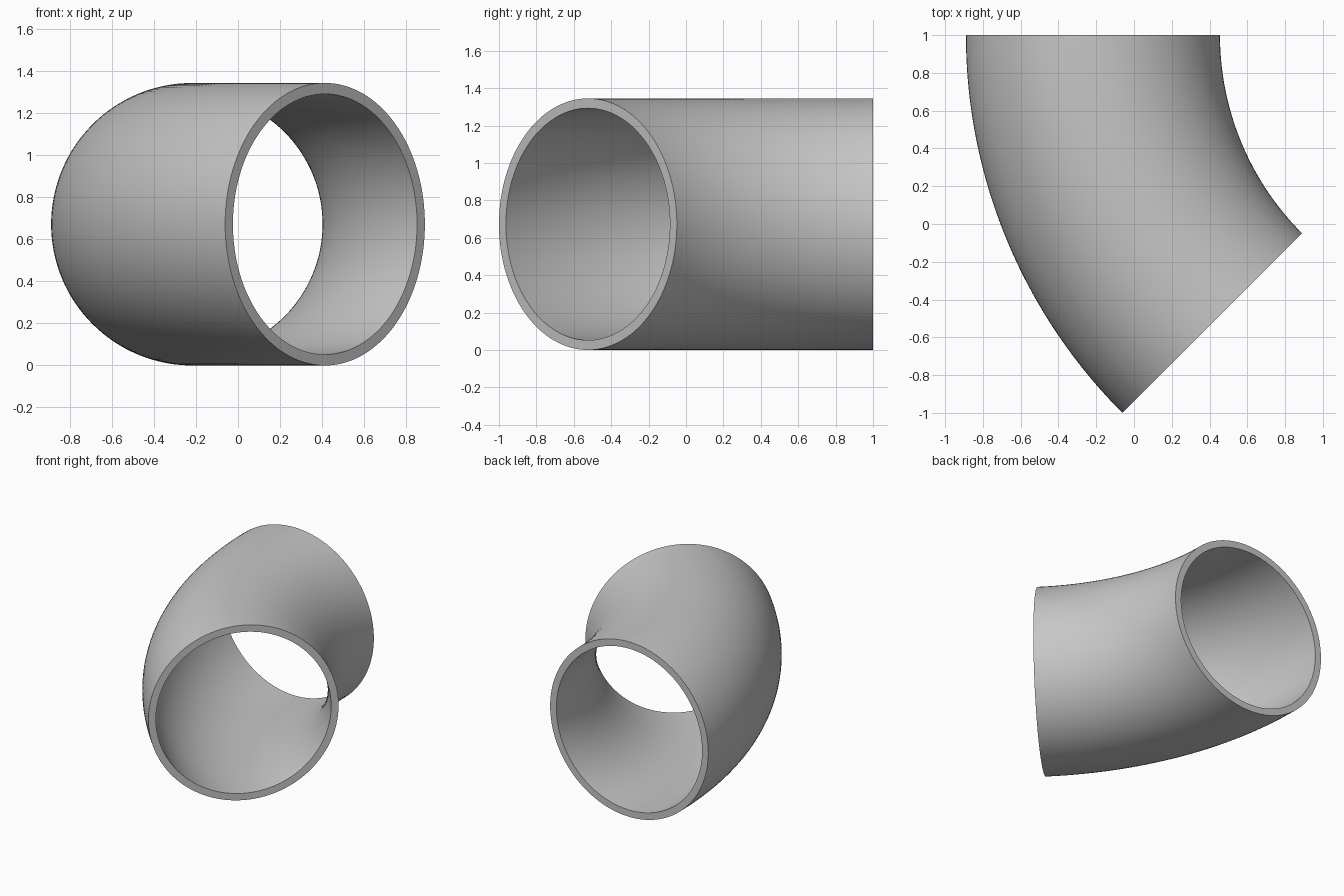
import bpy
import bmesh
from math import radians
from mathutils import Matrix, Vector

cube = bpy.data.objects.get("Cube")
if cube:
    bpy.data.objects.remove(cube, do_unlink=True)

OUTER, INNER = 0.6725, 0.62      # pipe radii
BEND = 2.156                     # centreline bend radius
PIVOT = Vector((1.9387, 1, OUTER))
SIDES, STEPS = 128, 40

steel = bpy.data.materials.new("plain grey")
grey = (0.57, 0.57, 0.57, 1)
steel.diffuse_color = grey
steel.use_nodes = True
steel.node_tree.nodes["Principled BSDF"].inputs["Base Color"].default_value = grey

bm = bmesh.new()


def add_ring(radius, step):
    """Circle of vertices across the pipe, turned about the bend pivot."""
    turn = Matrix.Rotation(radians(45) * step / STEPS, 4, "Z")
    place = Matrix.Translation(PIVOT) @ turn @ Matrix.Translation((-BEND, 0, 0))
    return [bm.verts.new(place @ Vector((radius, 0, 0)) if i == 0 else
                         place @ Matrix.Rotation(radians(360) * i / SIDES, 4, "Y")
                         @ Vector((radius, 0, 0))) for i in range(SIDES)]


# Outer wall forwards, inner wall back again; the two turns form the end rims
rings = [add_ring(OUTER, s) for s in range(STEPS + 1)]
rings += [add_ring(INNER, s) for s in reversed(range(STEPS + 1))]
for a, b in zip(rings, rings[1:] + rings[:1]):
    for i in range(SIDES):
        j = (i + 1) % SIDES
        bm.faces.new((a[i], a[j], b[j], b[i]))

bmesh.ops.recalc_face_normals(bm, faces=bm.faces[:])
mesh = bpy.data.meshes.new("pipe_elbow")
bm.to_mesh(mesh)
bm.free()
mesh.materials.append(steel)

elbow = bpy.data.objects.new("pipe_elbow", mesh)
bpy.context.collection.objects.link(elbow)
bpy.ops.object.select_all(action="DESELECT")
elbow.select_set(True)
bpy.context.view_layer.objects.active = elbow
bpy.ops.object.shade_smooth_by_angle(angle=radians(30))
